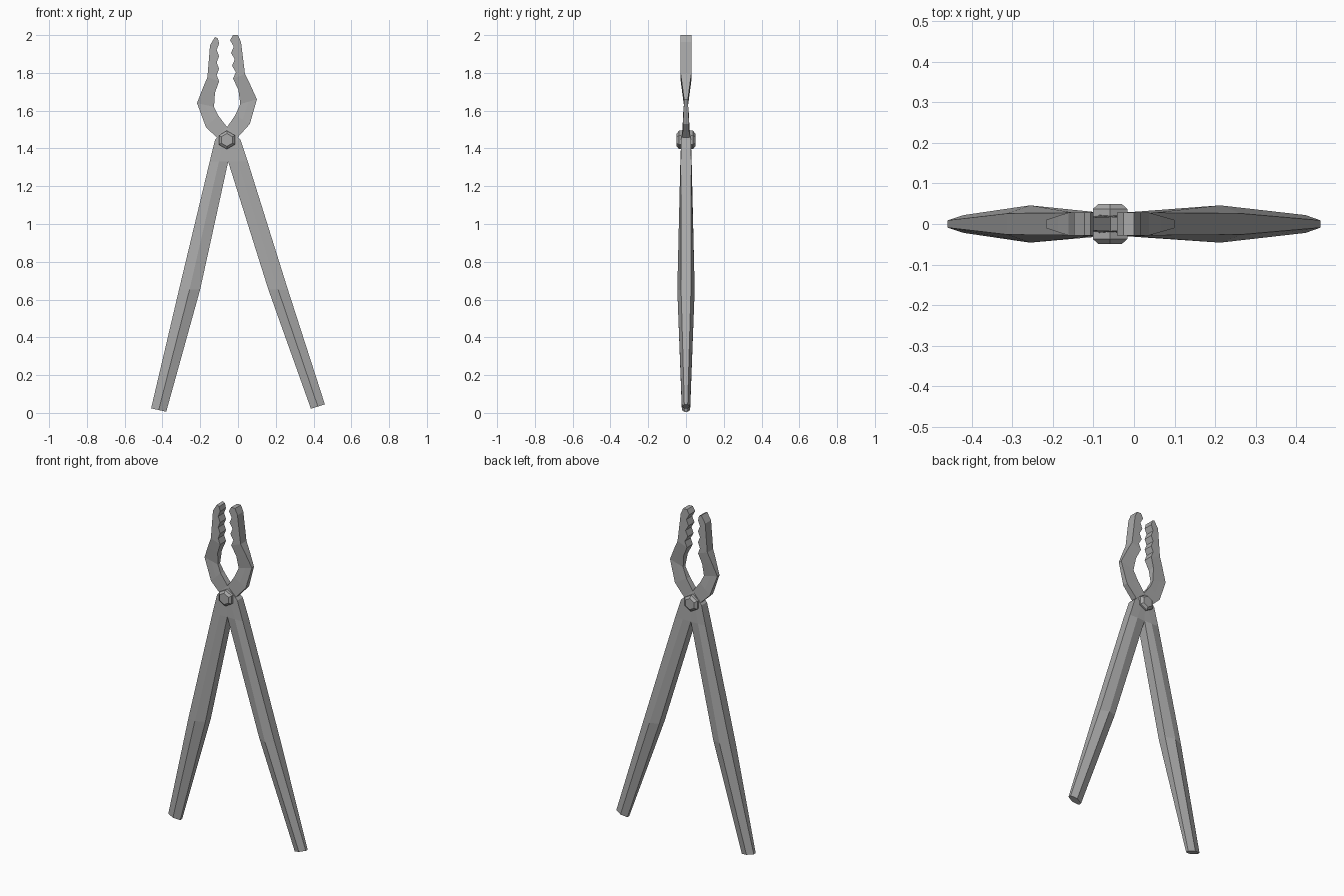
import bpy, bmesh, math
from mathutils import Vector

cube = bpy.data.objects.get("Cube")
if cube:
    bpy.data.objects.remove(cube)

steel = bpy.data.materials.new("grey steel")
steel.use_nodes = True
steel.diffuse_color = (0.4, 0.4, 0.4, 1)
steel.node_tree.nodes["Principled BSDF"].inputs["Base Color"].default_value = steel.diffuse_color


def loft(name, rings):
    """Skin a closed solid through rings that have equal point counts."""
    bm = bmesh.new()
    loops = [[bm.verts.new(p) for p in ring] for ring in rings]
    for low, high in zip(loops, loops[1:]):
        for i in range(len(low)):
            j = (i + 1) % len(low)
            bm.faces.new((low[i], low[j], high[j], high[i]))
    bm.faces.new(loops[0])
    bm.faces.new(loops[-1])
    bmesh.ops.recalc_face_normals(bm, faces=bm.faces)
    mesh = bpy.data.meshes.new(name)
    bm.to_mesh(mesh)
    bm.free()
    mesh.materials.append(steel)
    obj = bpy.data.objects.new(name, mesh)
    bpy.context.collection.objects.link(obj)
    return obj


def section(a, b, side, ridge):
    """Six-sided section between two edge points, with a central ridge."""
    mid = ((a[0] + b[0]) / 2, (a[1] + b[1]) / 2)
    half = [(a, side), (mid, ridge), (b, side)]
    front = [Vector((p[0], -t, p[1])) for p, t in half]
    back = [Vector((p[0], t, p[1])) for p, t in reversed(half)]
    return front + back


def add_teeth(stations, depth, count=6):
    """Replace the last straight run by a zigzag on its first edge."""
    (a0, b0), (a1, b1) = stations[-2:]
    teeth = []
    for i in range(1, count):
        t = i / count
        a = Vector(a0).lerp(Vector(a1), t)
        a.x += depth * (i % 2)
        teeth.append((a, Vector(b0).lerp(Vector(b1), t)))
    return stations[:-1] + teeth + stations[-1:]


# Half thickness at the edges and at the central ridge
handle_thickness = [(.009, .022), (.026, .046), (.028, .03), (.026, .026)]
jaw_thickness = [.018, .016, .01, .02]


def lever(name, handle, jaw, tip, depth):
    jaw = add_teeth(jaw, depth) + [tip]
    thickness = handle_thickness + [(t, t) for t in jaw_thickness]
    stations = handle + jaw
    thickness += [(.028, .028)] * (len(stations) - len(thickness))
    return loft(name, [section(a, b, *t) for (a, b), t in zip(stations, thickness)])


# Lever with the right handle, crossing over to the left jaw
lever("right_handle_left_jaw",
      [((-.46, .024), (-.38, .006)), ((-.313, .65), (-.2, .655)),
       ((-.15, 1.33), (-.052, 1.33)), ((-.122, 1.445), (-.028, 1.43))],
      [((-.058, 1.513), (0, 1.46)), ((-.015, 1.575), (.063, 1.53)),
       ((.012, 1.635), (.1, 1.66)), ((.002, 1.71), (.066, 1.735)),
       ((-.026, 1.77), (.037, 1.793)), ((-.042, 1.973), (.016, 1.963))],
      ((-.026, 2), (0, 2)), .017)

# Lever with the left handle, crossing over to the right jaw
lever("left_handle_right_jaw",
      [((.46, .045), (.386, .022)), ((.265, .65), (.16, .655)),
       ((.052, 1.33), (-.052, 1.33)), ((.014, 1.445), (-.088, 1.43))],
      [((-.058, 1.513), (-.115, 1.46)), ((-.105, 1.575), (-.17, 1.513)),
       ((-.127, 1.62), (-.217, 1.64)), ((-.122, 1.695), (-.188, 1.715)),
       ((-.1, 1.755), (-.162, 1.777)), ((-.1, 1.955), (-.148, 1.947))],
      ((-.107, 1.983), (-.122, 1.99)), -.013)

# Hexagonal pivot bolt with chamfered heads on both sides
bolt_profile = [(-.049, .034), (-.037, .049), (.037, .049), (.049, .034)]
bolt = loft("pivot_bolt", [
    [Vector((r * math.sin(k * math.pi / 3), y, r * math.cos(k * math.pi / 3)))
     for k in range(6)] for y, r in bolt_profile])
bolt.location = (-.059, 0, 1.445)
